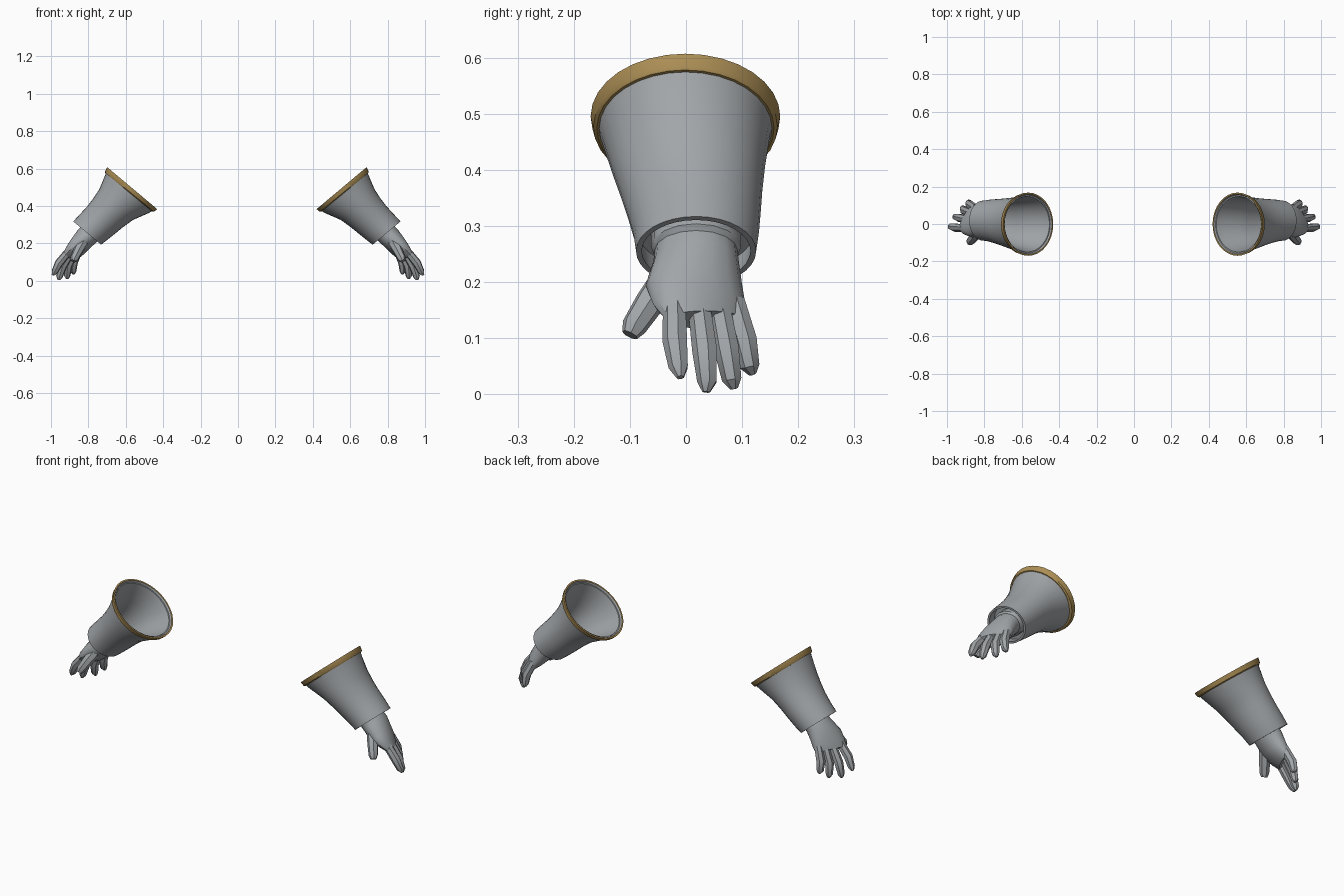
import bpy, bmesh, math
from mathutils import Vector

cube = bpy.data.objects.get("Cube")
if cube:
    bpy.data.objects.remove(cube)


def material(name, rgb):
    m = bpy.data.materials.new(name)
    m.use_nodes = True
    m.diffuse_color = (*rgb, 1)
    bsdf = m.node_tree.nodes["Principled BSDF"]
    bsdf.inputs["Base Color"].default_value = (*rgb, 1)
    bsdf.inputs["Roughness"].default_value = 0.7
    return m


GREY = material("cloth grey", (0.36, 0.38, 0.395))
GOLD = material("trim gold", (0.41, 0.27, 0.09))


def ellipse(c, u, v, n):
    c, u, v = Vector(c), Vector(u), Vector(v)
    return [c + u * math.cos(a) + v * math.sin(a)
            for a in (2 * math.pi * i / n for i in range(n))]


def slanted(outer, inner, y0, y1, n=32):
    """Oval section from its outer and inner (x, z) points and its y extent."""
    o, i = Vector((outer[0], 0, outer[1])), Vector((inner[0], 0, inner[1]))
    mid = (o + i) / 2 + Vector((0, (y0 + y1) / 2, 0))
    return ellipse(mid, (0, (y1 - y0) / 2, 0), (o - i) / 2, n)


def shrink(ring, t):
    c = sum(ring, Vector()) / len(ring)
    return [p + (c - p).normalized() * t for p in ring]


def loft(bm, rings, cap_start=False, cap_end=False):
    vs = [[bm.verts.new(p) for p in r] for r in rings]
    n = len(vs[0])
    for a, b in zip(vs, vs[1:]):
        for i in range(n):
            bm.faces.new((a[i], a[(i + 1) % n], b[(i + 1) % n], b[i]))
    if cap_start:
        bm.faces.new(vs[0][::-1])
    if cap_end:
        bm.faces.new(vs[-1])


def finish(bm, name, mat, side, angle, shift=0.0, recalc=True):
    """Place the part on one side (+1 left, -1 right) and shade it."""
    for v in bm.verts:
        v.co.x = v.co.x if side > 0 else -v.co.x - shift
    if recalc:
        bmesh.ops.recalc_face_normals(bm, faces=bm.faces)
    me = bpy.data.meshes.new(name)
    bm.to_mesh(me)
    bm.free()
    me.materials.append(mat)
    ob = bpy.data.objects.new(name, me)
    bpy.context.collection.objects.link(ob)
    bpy.ops.object.select_all(action='DESELECT')
    ob.select_set(True)
    bpy.context.view_layer.objects.active = ob
    bpy.ops.object.shade_smooth_by_angle(angle=math.radians(angle))


def tube(bm, path, radii, n=7):
    """Tapered finger along a path, with a short pointed end."""
    pts = [Vector(p) for p in path]
    rings = []
    for k, p in enumerate(pts):
        d = (pts[min(k + 1, len(pts) - 1)] - pts[max(k - 1, 0)]).normalized()
        u = d.cross(Vector((1, 0, 0.6))).normalized()
        rings.append(ellipse(p, u * radii[k], d.cross(u) * radii[k], n))
    loft(bm, rings, True, True)


# Sleeve sections from the flared opening down to the cuff
SLEEVE = [
    ((0.687, 0.595), (0.432, 0.382), -0.160, 0.158),
    ((0.698, 0.565), (0.465, 0.362), -0.151, 0.150),
    ((0.730, 0.489), (0.550, 0.325), -0.133, 0.141),
    ((0.762, 0.440), (0.605, 0.285), -0.117, 0.136),
    ((0.794, 0.398), (0.650, 0.248), -0.104, 0.133),
    ((0.832, 0.357), (0.685, 0.220), -0.094, 0.130),
    ((0.869, 0.317), (0.720, 0.193), -0.089, 0.125),
]

# Trim sections at the mouth of the sleeve
TRIM = [
    ((0.699, 0.578), (0.446, 0.370), -0.159, 0.157),
    ((0.699, 0.584), (0.437, 0.369), -0.165, 0.163),
    ((0.687, 0.607), (0.420, 0.383), -0.170, 0.168),
]

# Hand sections: centre, half width, half thickness
HAND = [
    ((0.755, 0.018, 0.290), (0, 0.080, 0), (0.054, 0, 0.042)),
    ((0.785, 0.018, 0.262), (0, 0.080, 0), (0.054, 0, 0.042)),
    ((0.790, 0.018, 0.256), (0, 0.074, 0), (0.047, 0, 0.036)),
    ((0.808, 0.018, 0.238), (0, 0.076, 0), (0.047, 0, 0.036)),
    ((0.845, 0.014, 0.195), (-0.018, 0.086, 0), (0.043, 0, 0.030)),
    ((0.873, 0.024, 0.160), (-0.030, 0.082, 0), (0.036, 0, 0.024)),
    ((0.892, 0.034, 0.133), (-0.036, 0.070, 0), (0.025, 0, 0.016)),
]

# Finger joints from knuckle to tip
FINGERS = [
    ((0.900, -0.020, 0.165), (0.957, -0.019, 0.095), (0.980, -0.013, 0.048), (0.990, -0.010, 0.030)),
    ((0.895, 0.025, 0.150), (0.937, 0.034, 0.078), (0.955, 0.038, 0.022), (0.958, 0.036, 0.004)),
    ((0.875, 0.060, 0.150), (0.909, 0.073, 0.080), (0.914, 0.082, 0.026), (0.912, 0.086, 0.010)),
    ((0.850, 0.085, 0.165), (0.880, 0.105, 0.095), (0.882, 0.114, 0.050), (0.878, 0.119, 0.036)),
]
THUMB = ((0.825, -0.025, 0.215), (0.852, -0.064, 0.165),
         (0.874, -0.092, 0.122), (0.880, -0.100, 0.106))

for side, word in ((1, "left"), (-1, "right")):
    # Hollow sleeve with a thin wall, closed around the wrist
    bm = bmesh.new()
    outer = [slanted(*s) for s in SLEEVE]
    inner = [shrink(r, 0.010) for r in outer]
    loft(bm, outer + inner[::-1] + outer[:1])
    bmesh.ops.remove_doubles(bm, verts=bm.verts, dist=1e-5)
    finish(bm, word + "_sleeve", GREY, side, 40, 0.012)

    # Floor inside the sleeve
    bm = bmesh.new()
    bm.faces.new([bm.verts.new(p) for p in inner[-2]])
    finish(bm, word + "_sleeve_floor", GREY, side, 40, 0.012)

    # Gold trim around the opening
    bm = bmesh.new()
    rings = [slanted(*s) for s in TRIM]
    loft(bm, rings + [shrink(rings[-1], 0.008), shrink(rings[0], 0.008), rings[0]])
    bmesh.ops.remove_doubles(bm, verts=bm.verts, dist=1e-5)
    finish(bm, word + "_sleeve_trim", GOLD, side, 35, 0.012)

    # Grey lining behind the trim
    bm = bmesh.new()
    loft(bm, [shrink(rings[-1], 0.009), inner[1]])
    finish(bm, word + "_sleeve_lining", GREY, side, 35, 0.012)

    # Palm and wrist
    bm = bmesh.new()
    loft(bm, [ellipse(*s, 16) for s in HAND], True, True)
    finish(bm, word + "_palm", GREY, side, 40)

    # Four fingers and the thumb
    bm = bmesh.new()
    for f in FINGERS:
        tube(bm, f, (0.021, 0.023, 0.018, 0.007))
    tube(bm, THUMB, (0.032, 0.027, 0.023, 0.015))
    finish(bm, word + "_fingers", GREY, side, 35)
